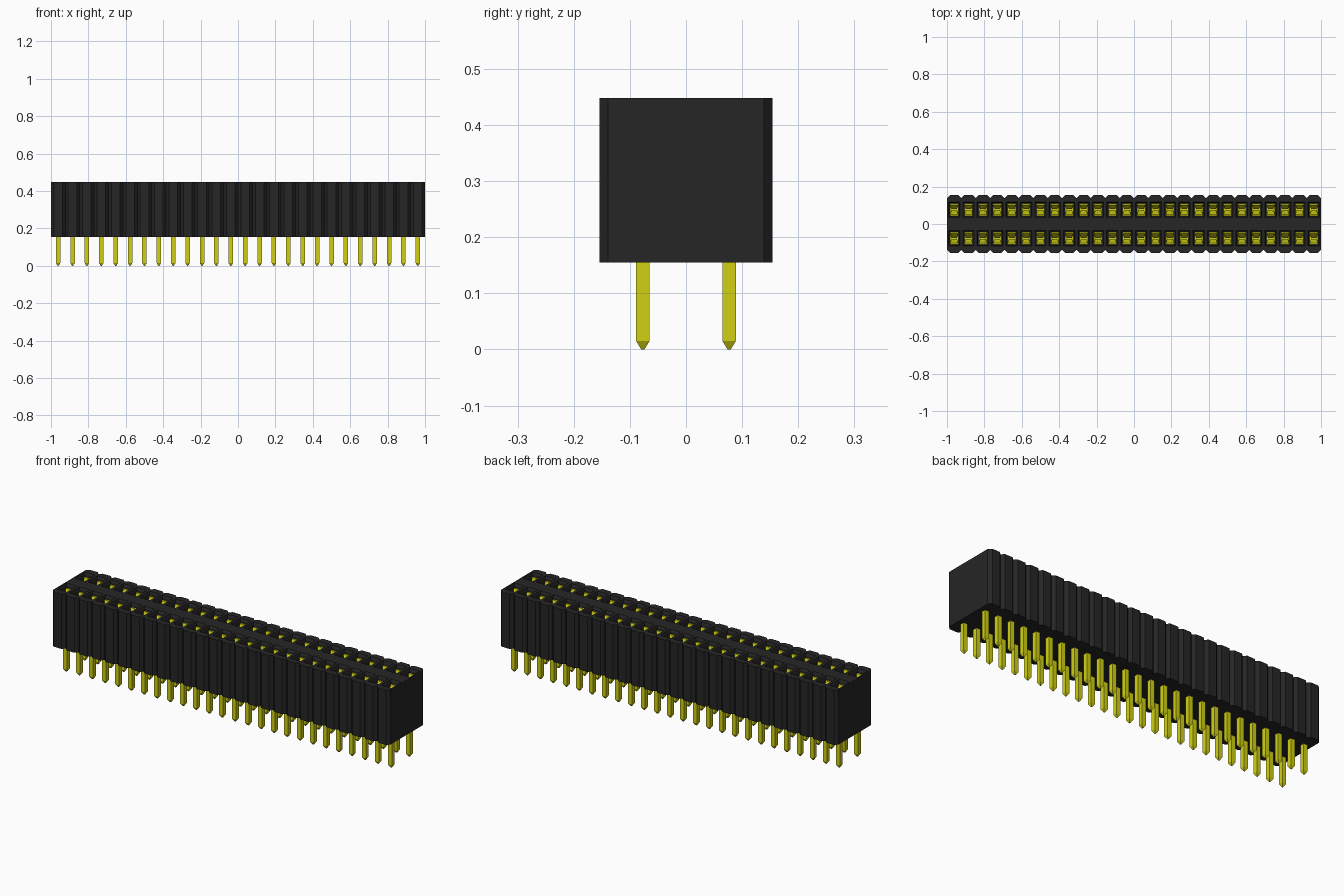
import bpy, bmesh
from mathutils import Vector

cube = bpy.data.objects.get("Cube")
if cube:
    bpy.data.objects.remove(cube)

COLS = 26
PITCH = 2 / COLS
ROW = PITCH            # half the distance between the two rows
HALF = 0.154           # half depth of the housing
Z0, Z1 = 0.155, 0.448
CUT = PITCH / 5        # corner chamfer of each cell


def material(name, rgb):
    m = bpy.data.materials.new(name)
    m.use_nodes = True
    m.diffuse_color = (*rgb, 1)
    m.node_tree.nodes["Principled BSDF"].inputs["Base Color"].default_value = (*rgb, 1)
    return m


black = material("black plastic", (0.019, 0.019, 0.019))
gold = material("yellow metal", (0.64, 0.64, 0.007))


def finish(bm, name, mat):
    bmesh.ops.recalc_face_normals(bm, faces=bm.faces)
    mesh = bpy.data.meshes.new(name)
    bm.to_mesh(mesh)
    bm.free()
    mesh.materials.append(mat)
    ob = bpy.data.objects.new(name, mesh)
    bpy.context.collection.objects.link(ob)
    return ob


def loft(bm, rings):
    """Join equal-sized point rings into a closed solid."""
    loops = [[bm.verts.new(p) for p in ring] for ring in rings]
    n = len(loops[0])
    for a, b in zip(loops, loops[1:]):
        for i in range(n):
            j = (i + 1) % n
            bm.faces.new((a[i], a[j], b[j], b[i]))
    bm.faces.new(loops[0])
    bm.faces.new(loops[-1])


def rect(x, y, hx, hy, z):
    return [Vector((x + sx * hx, y + sy * hy, z))
            for sx, sy in ((-1, -1), (1, -1), (1, 1), (-1, 1))]


columns = [-1 + PITCH * (i + 0.5) for i in range(COLS)]
places = [(x, y) for x in columns for y in (-ROW, ROW)]

# Housing: outline with a chamfered bump for every column
h = PITCH / 2
front = []
for x in columns:
    front += [(x - h, CUT - HALF), (x - h + CUT, -HALF), (x + h - CUT, -HALF)]
front.append((1, CUT - HALF))
outline = front + [(-x, -y) for x, y in front]
bm = bmesh.new()
loft(bm, [[Vector((x, y, z)) for x, y in outline] for z in (Z0, Z1)])
housing = finish(bm, "housing", black)

# Sockets: straight wells with a flared lead-in
bm = bmesh.new()
for x, y in places:
    loft(bm, [rect(x, y, 0.026, 0.036, Z0 + 0.06),
              rect(x, y, 0.026, 0.036, Z1 - 0.012),
              rect(x, y, 0.032, 0.044, Z1 + 0.004)])
wells = finish(bm, "well_cutter", black)
wells.hide_render = True
wells.hide_set(True)
cut = housing.modifiers.new("wells", "BOOLEAN")
cut.operation = "DIFFERENCE"
cut.solver = "EXACT"
cut.object = wells

# Solder pins with tapered tips
bm = bmesh.new()
for x, y in places:
    loft(bm, [rect(x, y, 0.003, 0.003, 0),
              rect(x, y, 0.012, 0.012, 0.015),
              rect(x, y, 0.012, 0.012, Z0 + 0.07)])
finish(bm, "solder_pins", gold)

# Spring contacts: a pair of leaves pinched together near the mouth
bm = bmesh.new()
leaf = [(0.022, 0.024, Z0 + 0.06), (0.022, 0.024, Z0 + 0.13),
        (0.014, 0.006, Z1 - 0.08), (0.022, 0.029, Z1 - 0.02)]
for x, y in places:
    for side in (-1, 1):
        loft(bm, [rect(x, y + side * dy, hx, 0.004, z) for hx, dy, z in leaf])
    loft(bm, [rect(x, y, 0.022, 0.028, z) for z in (Z0 + 0.055, Z0 + 0.07)])
finish(bm, "spring_contacts", gold)
